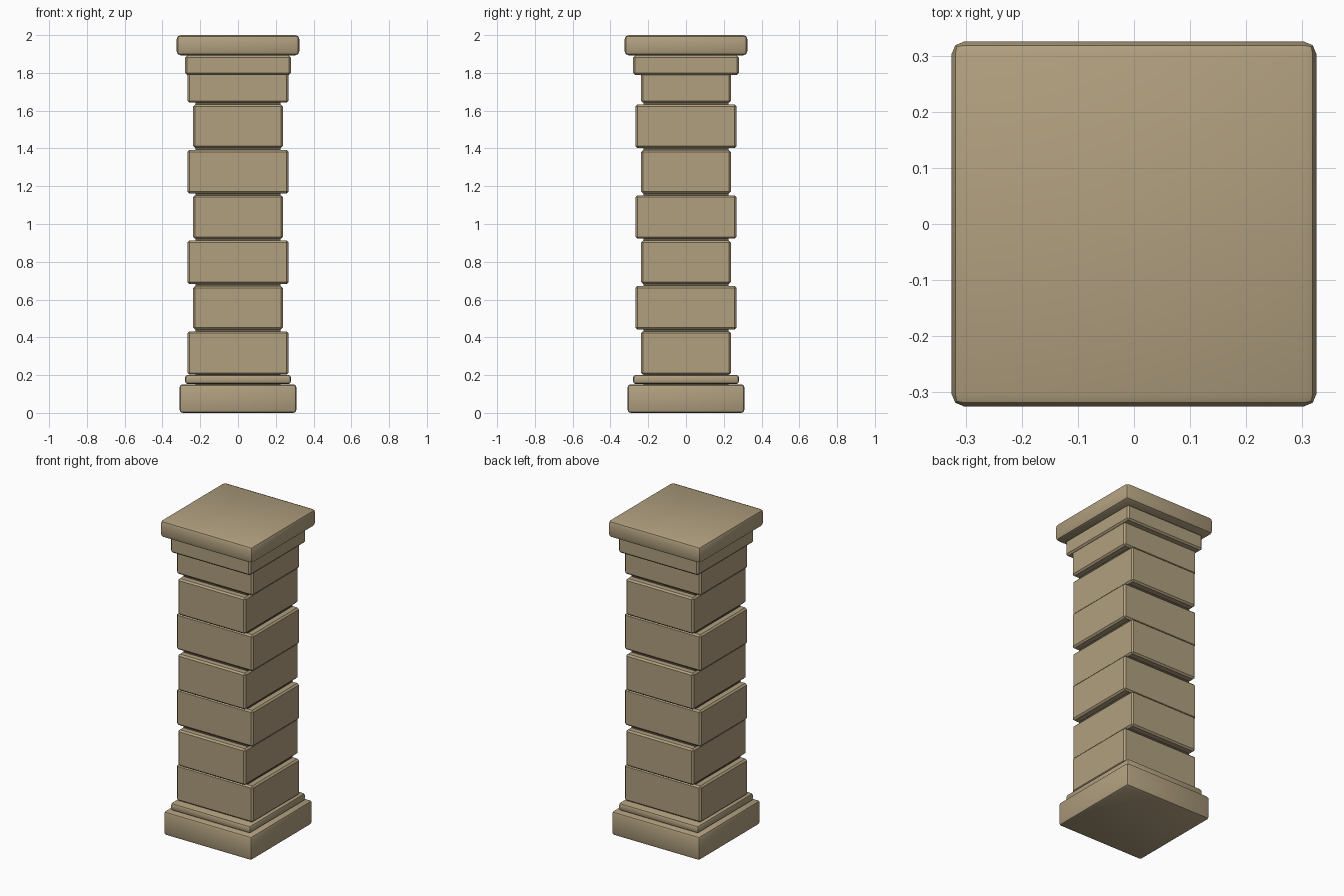
import bpy
import bmesh
from math import radians
from mathutils import Matrix

cube = bpy.data.objects.get("Cube")
if cube:
    bpy.data.objects.remove(cube, do_unlink=True)


def flat_material(name, colour):
    mat = bpy.data.materials.new(name)
    mat.use_nodes = True
    mat.diffuse_color = colour
    mat.node_tree.nodes["Principled BSDF"].inputs["Base Color"].default_value = colour
    return mat


stone = flat_material("tan_stone", (0.44, 0.35, 0.212, 1))
mortar = flat_material("dark_mortar", (0.13, 0.105, 0.065, 1))


def slab(name, half_x, half_y, bottom, top, bevel=0.0, segments=2, material=stone):
    """Box between two heights, with bevelled edges that stay crisp where steep."""
    bm = bmesh.new()
    bmesh.ops.create_cube(bm, size=2)
    scale = Matrix.Diagonal((half_x, half_y, (top - bottom) / 2, 1))
    bmesh.ops.transform(bm, matrix=Matrix.Translation((0, 0, (top + bottom) / 2)) @ scale,
                        verts=bm.verts)
    if bevel:
        bmesh.ops.bevel(bm, geom=bm.edges[:], offset=bevel, segments=segments,
                        profile=0.5, affect='EDGES')
    bm.normal_update()
    for face in bm.faces:
        face.smooth = True
    for edge in bm.edges:
        edge.smooth = edge.calc_face_angle() < radians(30)
    mesh = bpy.data.meshes.new(name)
    bm.to_mesh(mesh)
    bm.free()
    mesh.materials.append(material)
    obj = bpy.data.objects.new(name, mesh)
    bpy.context.collection.objects.link(obj)


# Base and its stepped moulding
slab("base", 0.309, 0.309, 0.0, 0.151, 0.016)
slab("base_moulding", 0.28, 0.28, 0.153, 0.201, 0.014)

# Recessed mortar core seen in the joints
slab("mortar_core", 0.225, 0.225, 0.1, 1.95, material=mortar)

# Shaft blocks, alternately wide in x and wide in y
WIDE, NARROW, PITCH = 0.268, 0.237, 0.24
for i in range(7):
    half = (WIDE, NARROW) if i % 2 == 0 else (NARROW, WIDE)
    z = 0.202 + i * PITCH
    slab(f"shaft_block_{i + 1}", *half, z, z + 0.23, 0.01, segments=1)

# Neck and cap
slab("neck", 0.28, 0.28, 1.79, 1.891, 0.01, segments=1)
slab("cap", 0.325, 0.325, 1.893, 2.0, 0.022)
